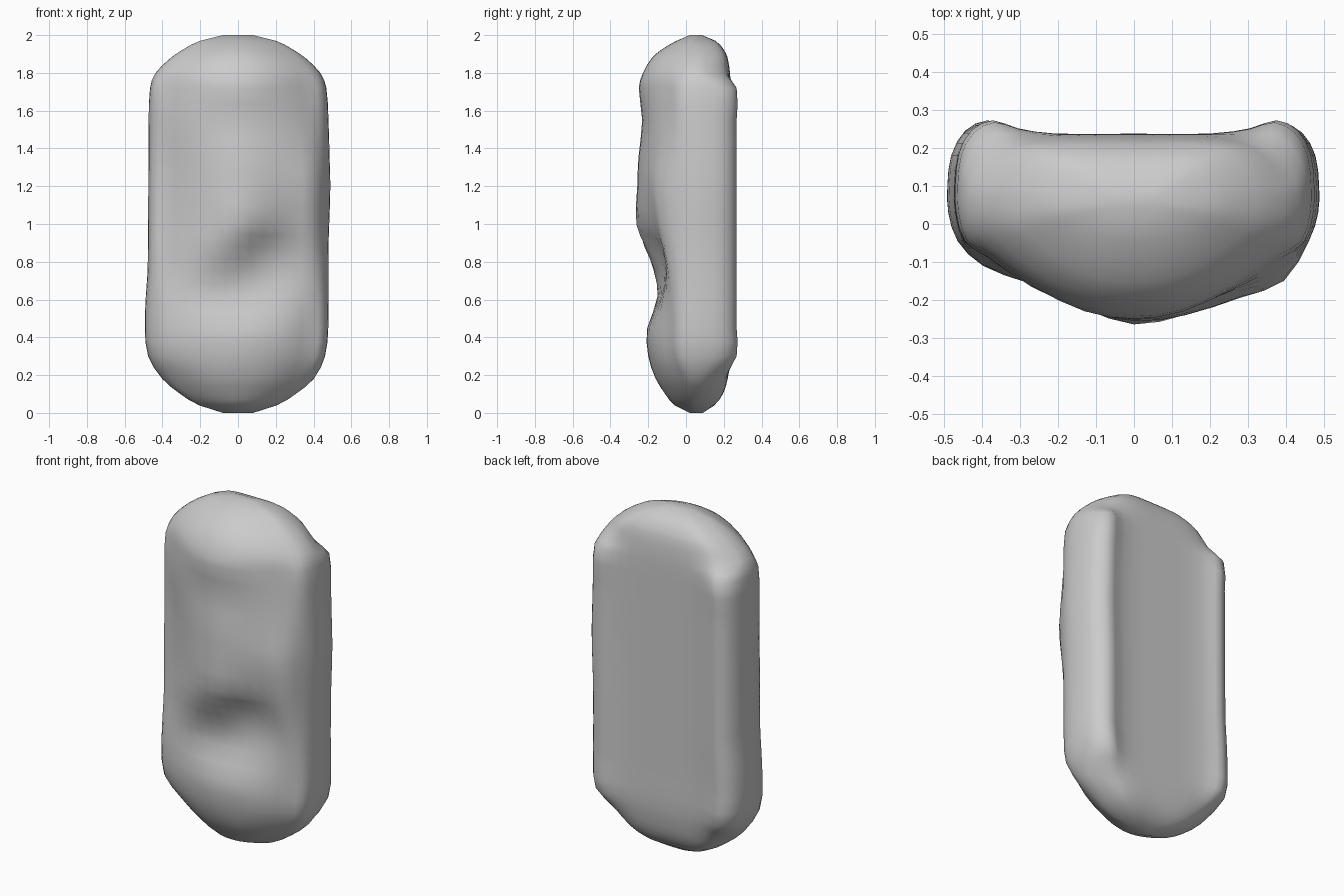
import bpy
import bmesh
from mathutils import Vector

if "Cube" in bpy.data.objects:
    bpy.data.objects.remove(bpy.data.objects["Cube"])

# Cross-section, as fractions of the half width (right side back to front, mirrored for left)
BACK_X = [0.42, 0.65, 0.79, 0.91, 0.98]
BACK_Y = [0.237, 0.25, 0.268, 0.24, 0.18]
CAP_BACK = [1.0, 0.95, 0.85, 0.6, 0.3]
FRONT_X = [-0.81, -0.57, -0.28, 0, 0.28, 0.57, 0.81]
CAP_FRONT = [0.48, 0.75, 0.95, 1, 0.95, 0.75, 0.48]

# Rounded ends: z, half width, front y, back y
bottom = [(0.0, 0.08, 0.02, 0.09), (0.04, 0.205, -0.06, 0.15),
          (0.1, 0.305, -0.11, 0.195), (0.18, 0.4, -0.16, 0.22)]
top = [(1.8, 0.435, -0.228, 0.232), (1.88, 0.355, -0.18, 0.22),
       (1.93, 0.28, -0.12, 0.195), (1.97, 0.2, -0.05, 0.155), (2.0, 0.08, 0.02, 0.085)]

# Body: z, left half width, right half width, front relief from left to right
body = [
    (0.3, 0.475, 0.46, -.095, -.145, -.185, -.20, -.185, -.145, -.075),
    (0.45, 0.492, 0.477, -.11, -.155, -.195, -.205, -.195, -.15, -.08),
    (0.62, 0.487, 0.477, -.10, -.14, -.15, -.14, -.13, -.12, -.085),
    (0.75, 0.478, 0.477, -.085, -.145, -.17, -.15, -.115, -.105, -.095),
    (0.88, 0.476, 0.478, -.075, -.15, -.21, -.215, -.15, -.125, -.115),
    (1.0, 0.475, 0.482, -.07, -.145, -.22, -.263, -.225, -.165, -.135),
    (1.2, 0.474, 0.488, -.07, -.145, -.22, -.258, -.24, -.195, -.15),
    (1.35, 0.473, 0.484, -.075, -.15, -.22, -.252, -.235, -.185, -.13),
    (1.55, 0.472, 0.478, -.09, -.165, -.215, -.232, -.215, -.17, -.1),
    (1.72, 0.465, 0.467, -.085, -.165, -.23, -.25, -.23, -.165, -.085),
]


def section(z, wl, wr, center_back, back, side, front):
    right = list(zip(BACK_X, back)) + list(zip([1, 0.995, 0.945], side))
    pts = [(0, center_back)] + right
    pts += list(zip(reversed(FRONT_X), reversed(front)))
    pts += [(-x, y) for x, y in reversed(right)]
    return [Vector((x * (wr if x > 0 else wl), y, z)) for x, y in pts]


def cap(z, w, yf, yb):
    c = 0.055
    back = [c + (yb - c) * k for k in CAP_BACK]
    side = [c + 0.02 * (yb - c) / 0.18, c + (yf - c) * 0.1, c + (yf - c) * 0.28]
    return section(z, w, w, yb, back, side, [c + (yf - c) * k for k in CAP_FRONT])


def midpoint(a, b, c, d):
    return (b + c) * 0.5625 - (a + d) * 0.0625


def refine(ring):
    n, out = len(ring), []
    for i in range(n):
        out += [ring[i], midpoint(ring[i - 1], ring[i], ring[(i + 1) % n], ring[(i + 2) % n])]
    return out


def between(p, q, r, s, z0, z1, z2, z3):
    # Midway between two rings with slopes taken over uneven spacing
    h = z2 - z1
    m1, m2 = (r - p) / (z2 - z0), (s - q) / (z3 - z1)
    v = (q + r) / 2 + (m1 - m2) * h / 8
    v.z = (z1 + z2) / 2
    return v


rings = [cap(*r) for r in bottom]
rings += [section(r[0], r[1], r[2], 0.237, BACK_Y, [0.1, 0.03, -0.045], r[3:]) for r in body]
rings += [cap(*r) for r in top]
rings = [refine(r) for r in rings]

# Smooth in-between rings along the height
smooth = [rings[0]]
for i in range(len(rings) - 1):
    if 0 < i < len(rings) - 2:
        four = rings[i - 1:i + 3]
        zs = [r[0].z for r in four]
        smooth.append([between(*p, *zs) for p in zip(*four)])
    smooth.append(rings[i + 1])

# Skin the rings into one closed body
bm = bmesh.new()
loops = [[bm.verts.new(p) for p in r] for r in smooth]
n = len(loops[0])
for a, b in zip(loops, loops[1:]):
    for i in range(n):
        j = (i + 1) % n
        bm.faces.new((a[i], a[j], b[j], b[i]))
bm.faces.new(loops[0])
bm.faces.new(loops[-1])
bmesh.ops.recalc_face_normals(bm, faces=bm.faces)
for f in bm.faces:
    f.smooth = True
mesh = bpy.data.meshes.new("rounded_body")
bm.to_mesh(mesh)
bm.free()
obj = bpy.data.objects.new("rounded_body", mesh)
bpy.context.collection.objects.link(obj)
